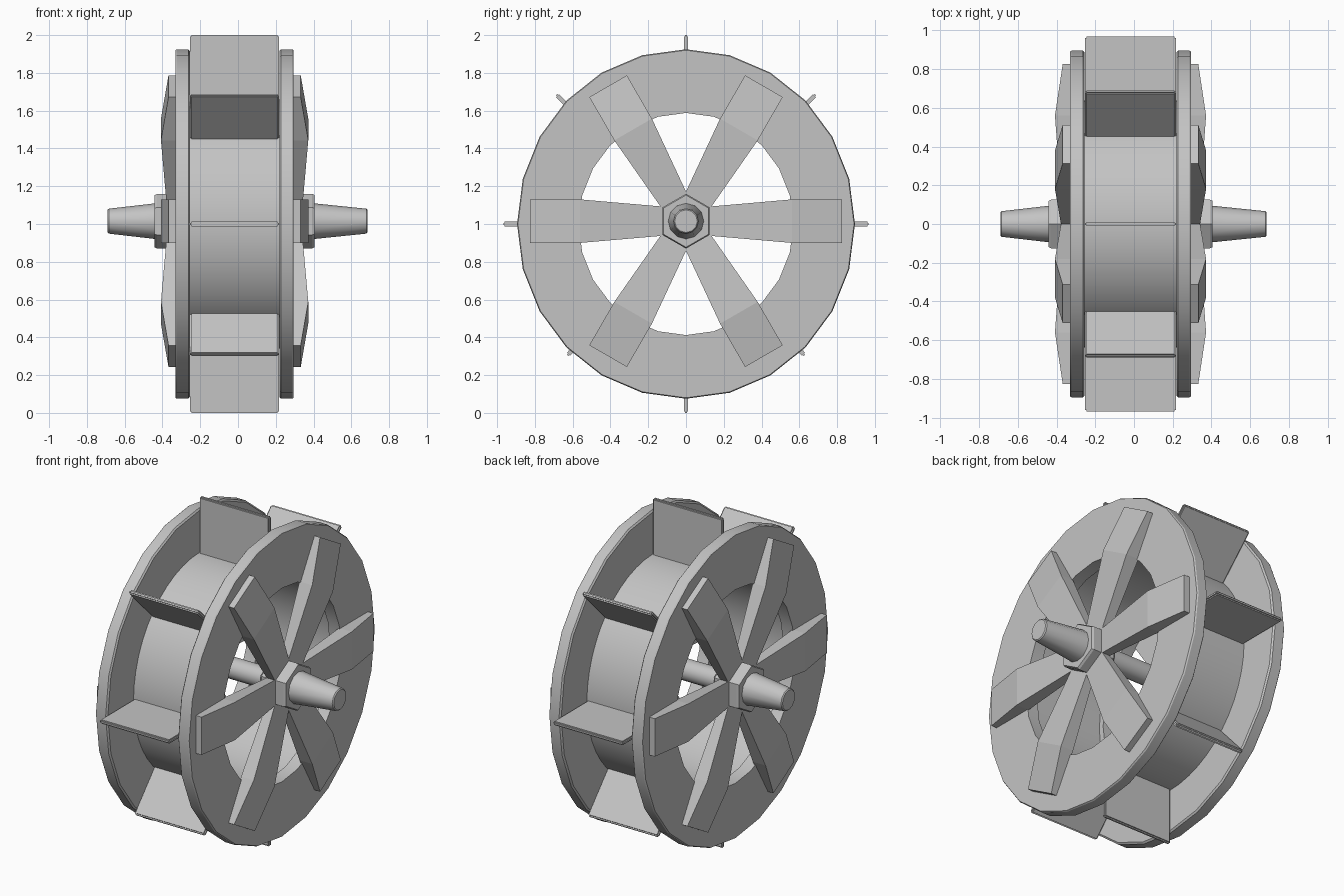
import bpy, bmesh, math
from mathutils import Matrix, Vector

if "Cube" in bpy.data.objects:
    bpy.data.objects.remove(bpy.data.objects["Cube"], do_unlink=True)

grey = bpy.data.materials.new("plain_grey")
grey.use_nodes = True
grey.diffuse_color = (0.55, 0.55, 0.55, 1)
bsdf = next(n for n in grey.node_tree.nodes if n.type == 'BSDF_PRINCIPLED')
bsdf.inputs["Base Color"].default_value = (0.55, 0.55, 0.55, 1)

MID_X = -0.018    # middle plane of the wheel
WHEEL_Z = 1.0     # centre of drum, rims and paddles
AXLE_Z = 1.015    # centre of axle, hubs and spokes
SQUASH = 0.967    # the wheel is slightly narrower than tall


def finish(name, bm, smooth=None):
    bmesh.ops.recalc_face_normals(bm, faces=bm.faces)
    mesh = bpy.data.meshes.new(name)
    bm.to_mesh(mesh)
    bm.free()
    mesh.materials.append(grey)
    ob = bpy.data.objects.new(name, mesh)
    bpy.context.collection.objects.link(ob)
    if smooth:
        bpy.ops.object.select_all(action='DESELECT')
        ob.select_set(True)
        bpy.context.view_layer.objects.active = ob
        bpy.ops.object.shade_smooth_by_angle(angle=math.radians(smooth))
    return ob


def lathe(name, profile, sides, z, squash=1.0, hollow=False, smooth=None):
    """Turn (x, radius) points about the x axis; hollow closes the profile into a loop."""
    bm = bmesh.new()
    rows = []
    for x, r in profile:
        turns = [math.tau * i / sides for i in range(sides)]
        rows.append([bm.verts.new((x, r * squash * math.sin(a), z + r * math.cos(a)))
                     for a in turns])
    pairs = list(zip(rows, rows[1:]))
    if hollow:
        pairs.append((rows[-1], rows[0]))
    else:
        bm.faces.new(rows[0])
        bm.faces.new(rows[-1])
    for a, b in pairs:
        for i in range(sides):
            j = (i + 1) % sides
            bm.faces.new((a[i], a[j], b[j], b[i]))
    return finish(name, bm, smooth)


def spoke(name, side, angle):
    """Flared blade, thickest where it meets the rim."""
    bm = bmesh.new()
    # radius, half width, outer face distance
    stations = [(0.04, 0.07, 0.352), (0.56, 0.115, 0.39), (0.825, 0.115, 0.35)]
    turn = Matrix.Rotation(angle, 3, 'X')
    rows = []
    for r, w, d in stations:
        corners = [(0.305, -w), (0.305, w), (d, w), (d, -w)]
        rows.append([bm.verts.new(turn @ Vector((side * x, r, y))
                                  + Vector((MID_X, 0, AXLE_Z))) for x, y in corners])
    bm.faces.new(rows[0])
    bm.faces.new(rows[-1])
    for a, b in zip(rows, rows[1:]):
        for i in range(4):
            j = (i + 1) % 4
            bm.faces.new((a[i], a[j], b[j], b[i]))
    finish(name, bm)


def paddle(name, degrees, tip):
    """Flat board standing out from the drum."""
    bm = bmesh.new()
    root = 0.645
    bmesh.ops.create_cube(bm, size=1)
    bmesh.ops.scale(bm, vec=(0.47, tip - root, 0.024), verts=bm.verts)
    bmesh.ops.translate(bm, vec=(0, (tip + root) / 2, 0), verts=bm.verts)
    bmesh.ops.bevel(bm, geom=bm.edges[:], offset=0.007, segments=2, affect='EDGES')
    bmesh.ops.rotate(bm, matrix=Matrix.Rotation(math.radians(degrees), 3, 'X'), verts=bm.verts)
    bmesh.ops.scale(bm, vec=(1, SQUASH, 1), verts=bm.verts)
    bmesh.ops.translate(bm, vec=(MID_X, 0, WHEEL_Z), verts=bm.verts)
    finish(name, bm, 40)


# Drum between the rims
w = 0.245
lathe("drum", [(MID_X - w, 0.66), (MID_X + w, 0.66), (MID_X + w, 0.62), (MID_X - w, 0.62)],
      48, WHEEL_Z, SQUASH, hollow=True, smooth=30)

# Paddles: the two lower slanted ones are a little shorter
for i, (deg, tip) in enumerate([(0, 1.0), (44, 0.985), (90, 1.0), (136, 0.985),
                                (180, 1.0), (227, 0.95), (270, 1.0), (313, 0.95)]):
    paddle(f"paddle_{i + 1}", deg, tip)

# Axle through the wheel
lathe("axle", [(MID_X - 0.4, 0.062), (MID_X + 0.4, 0.062)], 16, AXLE_Z, smooth=30)

# Both sides: rim, spokes, hub and tapered axle end
for side, label, end in ((1, "left", 0.685), (-1, "right", -0.69)):
    def at(d):
        return MID_X + side * d
    lathe(label + "_rim", [(at(0.237), 0.915), (at(0.245), 0.925), (at(0.305), 0.925),
                           (at(0.313), 0.92), (at(0.313), 0.588), (at(0.237), 0.588)],
          24, WHEEL_Z, SQUASH, hollow=True, smooth=20)
    for i in range(6):
        spoke(f"{label}_spoke_{i + 1}", side, math.tau * i / 6)
    lathe(label + "_hub", [(at(0.31), 0.12), (at(0.345), 0.145), (at(0.41), 0.145),
                           (at(0.423), 0.138)], 6, AXLE_Z)
    lathe(label + "_inner_collar", [(at(0.22), 0.085), (at(0.235), 0.1), (at(0.32), 0.1)],
          6, AXLE_Z)
    lathe(label + "_axle_end", [(at(0.415), 0.095), (end - side * 0.006, 0.066), (end, 0.06)],
          12, AXLE_Z, smooth=35)
